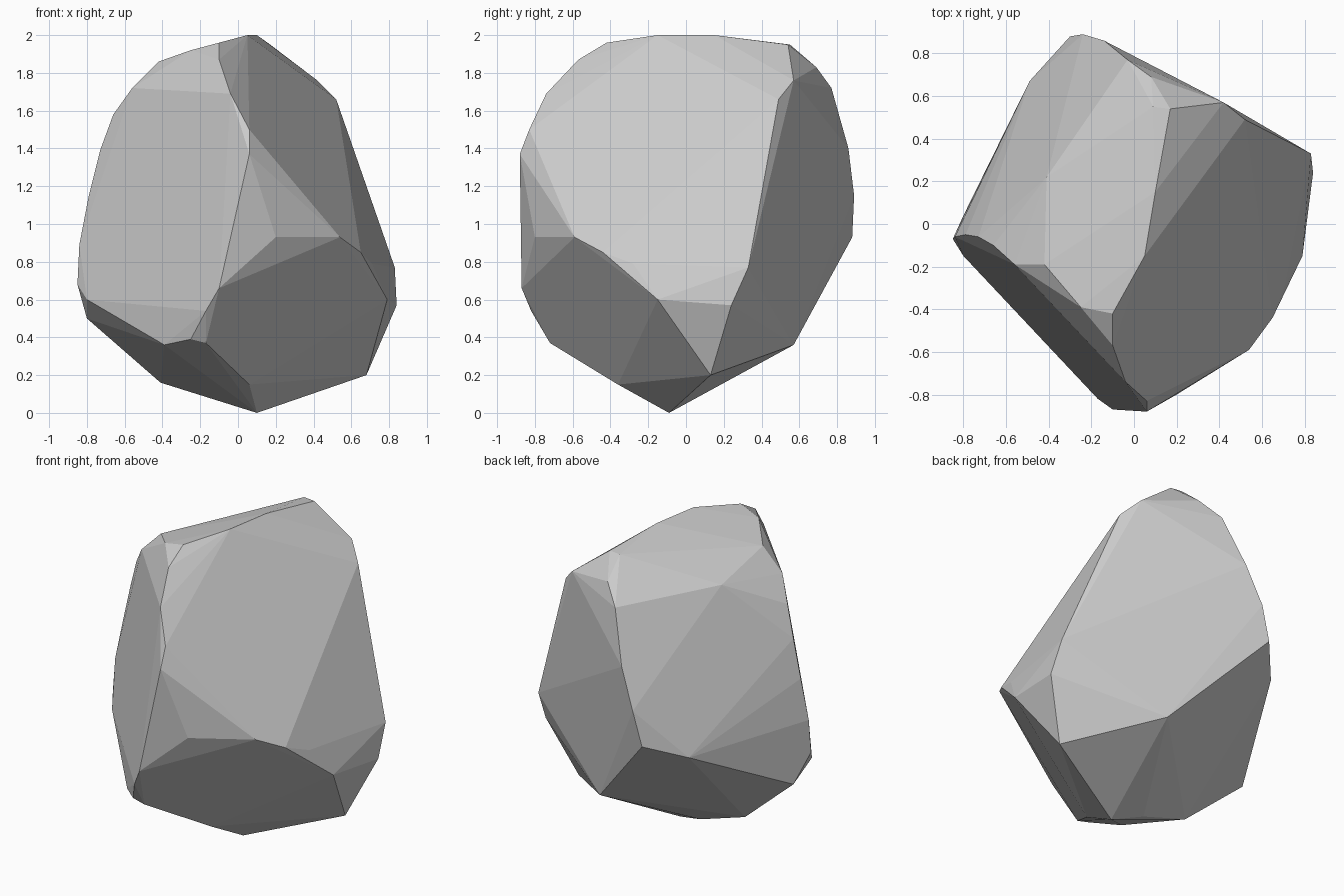
import bpy, bmesh
from math import radians

# Corner points of the chiselled boulder, grouped by region
crown = [(-.10, -.42, 1.96), (.05, -.15, 2), (.10, .15, 2), (.17, .54, 1.95),
         (.09, .55, 1.95), (-.25, -.39, 1.92), (-.42, -.19, 1.86),
         (-.41, .22, 1.76), (-.56, -.19, 1.72)]
front_ridge = [(-.10, -.57, 1.87), (-.04, -.74, 1.69), (.06, -.83, 1.5),
               (.06, -.88, 1.37), (.20, -.80, .93), (.54, -.59, .93),
               (-.10, -.87, .66), (-.17, -.82, .54), (-.25, -.72, .39)]
right_rim = [(.65, -.44, .85), (.71, -.28, .79), (.79, -.15, .6), (.84, .24, .57),
             (.83, .33, .77), (.52, .49, 1.66), (.42, .57, 1.76)]
back_ridge = [(.08, .69, 1.83), (-.03, .77, 1.72), (-.14, .86, 1.4),
              (-.24, .89, 1.15), (-.30, .88, .93), (-.49, .67, .83)]
left_rim = [(-.66, -.10, 1.58), (-.73, -.06, 1.39), (-.79, -.05, 1.15),
            (-.84, -.06, .89), (-.85, -.07, .68), (-.72, .21, .59),
            (-.80, .04, .5), (-.80, -.15, .6), (-.39, -.58, .36)]
base = [(.10, -.09, 0), (.06, -.36, .15), (-.17, -.72, .37), (-.09, -.02, .06),
        (-.41, -.02, .16), (.22, .57, .36), (.68, .13, .2)]

# Wrap the corners in a convex skin and merge nearly flat facets
bm = bmesh.new()
for group in (crown, front_ridge, right_rim, back_ridge, left_rim, base):
    for p in group:
        bm.verts.new(p)
bmesh.ops.convex_hull(bm, input=bm.verts[:])
bmesh.ops.delete(bm, geom=[v for v in bm.verts if not v.link_faces], context='VERTS')
bmesh.ops.dissolve_limit(bm, angle_limit=radians(3), verts=bm.verts[:], edges=bm.edges[:])
bmesh.ops.recalc_face_normals(bm, faces=bm.faces[:])

mesh = bpy.data.meshes.new("boulder")
bm.to_mesh(mesh)
bm.free()
boulder = bpy.data.objects.new("boulder", mesh)
bpy.context.collection.objects.link(boulder)
